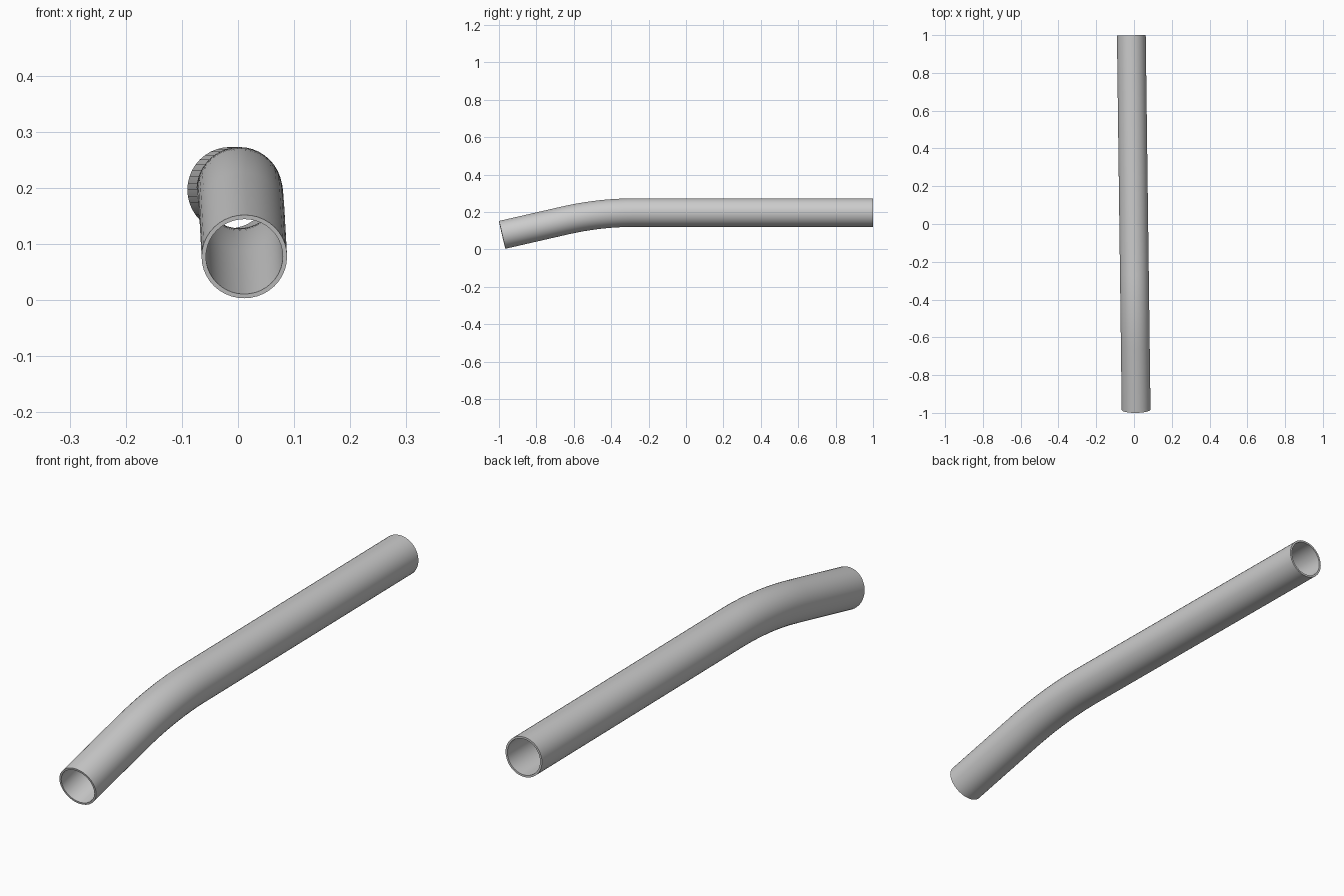
import bpy, bmesh, math
from mathutils import Vector

if "Cube" in bpy.data.objects:
    bpy.data.objects.remove(bpy.data.objects["Cube"])

SIDES, R_OUT, R_IN = 40, 0.0762, 0.0685
BEND = math.radians(12.9)
TOP_Z, CORNER_Y, TANGENT = 0.1965, -0.463, 0.19


def x_at(y):
    # pipe runs slightly askew when seen from above
    return -0.0013 - 0.0128 * y


# Centre line in (y, z, pitch): straight, rounded bend, straight
path = [(0.999, TOP_Z, 0.0)]
bend_r = TANGENT / math.tan(BEND / 2)
for i in range(13):
    a = BEND * i / 12
    path.append((CORNER_Y + TANGENT - bend_r * math.sin(a),
                 TOP_Z - bend_r * (1 - math.cos(a)), a))
end_y = -0.983
path.append((end_y, TOP_Z - (CORNER_Y - end_y) * math.tan(BEND), BEND))

# Hollow pipe: outer and inner rings along the path
bm = bmesh.new()


def ring(y, z, pitch, r):
    fwd = Vector((0.0128, -math.cos(pitch), -math.sin(pitch))).normalized()
    side = fwd.cross(Vector((0, 0, 1))).normalized()
    up = side.cross(fwd)
    c = Vector((x_at(y), y, z))
    return [bm.verts.new(c + r * (math.cos(t) * side + math.sin(t) * up))
            for t in (2 * math.pi * k / SIDES for k in range(SIDES))]


def bridge(a, b):
    for k in range(SIDES):
        n = (k + 1) % SIDES
        bm.faces.new((a[k], a[n], b[n], b[k]))


outer = [ring(*p, R_OUT) for p in path]
inner = [ring(*p, R_IN) for p in path]
loop = outer + inner[::-1]
for a, b in zip(loop, loop[1:] + loop[:1]):
    bridge(a, b)
bmesh.ops.recalc_face_normals(bm, faces=bm.faces)

mesh = bpy.data.meshes.new("bent_pipe")
bm.to_mesh(mesh)
bm.free()
pipe = bpy.data.objects.new("bent_pipe", mesh)
bpy.context.collection.objects.link(pipe)
bpy.context.view_layer.objects.active = pipe
pipe.select_set(True)
bpy.ops.object.shade_smooth_by_angle(angle=math.radians(35))
